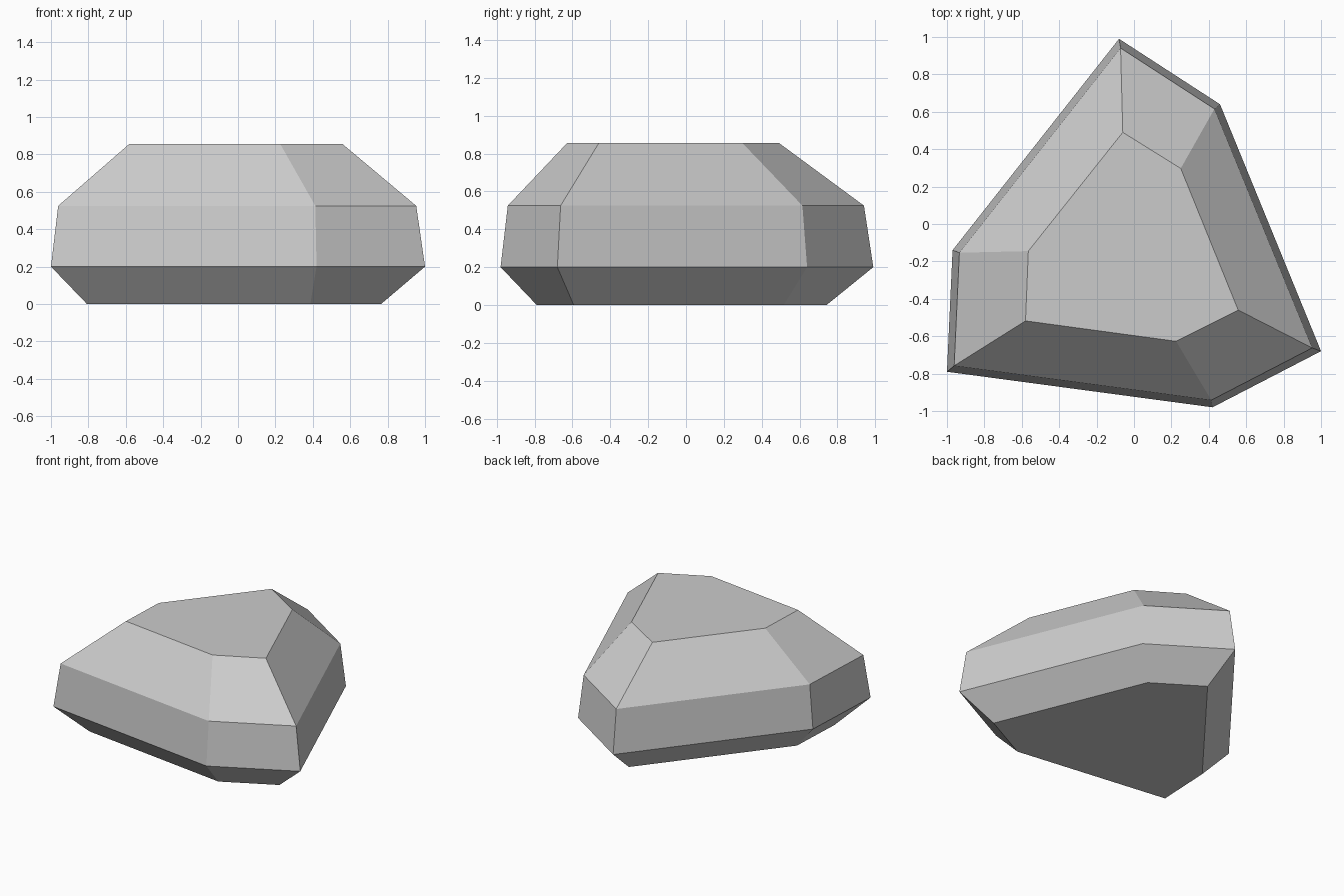
import bpy
from mathutils import Vector

if "Cube" in bpy.data.objects:
    bpy.data.objects.remove(bpy.data.objects["Cube"])

# Widest outline of the rock and its flat top, clockwise from the rear tip
outline = [Vector(p) for p in ((-0.08, 0.99), (0.46, 0.64), (1.0, -0.68),
                               (0.42, -0.98), (-1.0, -0.79), (-0.97, -0.14))]
top = [(-0.06, 0.49), (0.25, 0.297), (0.557, -0.46),
       (0.225, -0.627), (-0.58, -0.518), (-0.565, -0.145)]
n = len(outline)


def inset(points, t):
    """Move every edge of a clockwise outline inward by t."""
    normals = []
    for i in range(n):
        d = (points[(i + 1) % n] - points[i]).normalized()
        normals.append(Vector((-d.y, d.x)))
    return [p - t * (normals[i - 1] + normals[i]) / (1 + normals[i - 1].dot(normals[i]))
            for i, p in enumerate(points)]


# Stack the outlines: base, widest girdle, shoulder, flat top
rings = [(inset(outline, 0.185), 0.0), (outline, 0.2),
         (inset(outline, 0.037), 0.525), (top, 0.857)]
verts = [(p[0], p[1], z) for ring, z in rings for p in ring]

faces = [tuple(range(n)), tuple(reversed(range(3 * n, 4 * n)))]
for r in range(3):
    for i in range(n):
        j = (i + 1) % n
        faces.append((r * n + j, r * n + i, (r + 1) * n + i, (r + 1) * n + j))

# Inset goes outward for the wrong side, so normals point left of a clockwise path
mesh = bpy.data.meshes.new("rock")
mesh.from_pydata(verts, [], faces)
mesh.update()
rock = bpy.data.objects.new("rock", mesh)
bpy.context.collection.objects.link(rock)
